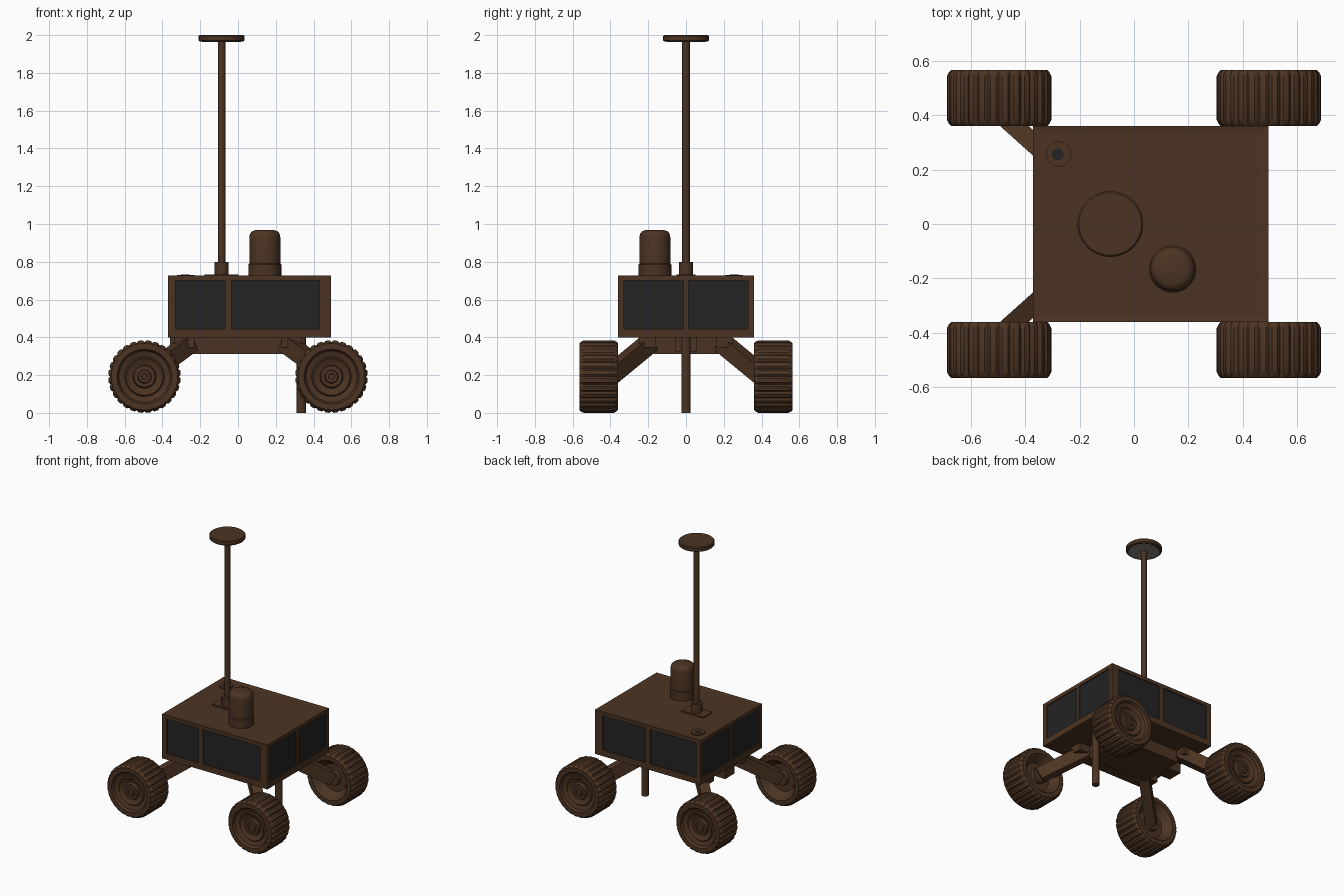
import bpy, bmesh, math
from mathutils import Vector, Matrix

if "Cube" in bpy.data.objects:
    bpy.data.objects.remove(bpy.data.objects["Cube"])


def material(name, rgb):
    m = bpy.data.materials.new(name)
    m.diffuse_color = (*rgb, 1)
    m.use_nodes = True
    m.node_tree.nodes["Principled BSDF"].inputs["Base Color"].default_value = m.diffuse_color
    return m


BROWN = material("brown metal", (0.072, 0.034, 0.016))
BLACK = material("black solar panel", (0.017, 0.017, 0.018))
GREY = material("grey dish", (0.24, 0.22, 0.21))


def finish(name, bm, mat, smooth=False):
    bmesh.ops.recalc_face_normals(bm, faces=bm.faces)
    me = bpy.data.meshes.new(name)
    bm.to_mesh(me)
    bm.free()
    me.materials.append(mat)
    ob = bpy.data.objects.new(name, me)
    bpy.context.collection.objects.link(ob)
    if smooth:
        bpy.ops.object.select_all(action='DESELECT')
        ob.select_set(True)
        bpy.context.view_layer.objects.active = ob
        bpy.ops.object.shade_smooth_by_angle(angle=math.radians(35))
    return ob


def box(name, x, y, z, mat=BROWN, inset=None):
    """Box from (min, max) ranges, optionally with a recessed top."""
    bm = bmesh.new()
    bmesh.ops.create_cube(bm, size=1)
    for v in bm.verts:
        v.co = Vector([(a + b) / 2 + c * (b - a) for (a, b), c in zip((x, y, z), v.co)])
    if inset:
        top = max(bm.faces, key=lambda f: f.calc_center_median().z)
        bmesh.ops.inset_region(bm, faces=[top], thickness=inset[0])
        bmesh.ops.translate(bm, verts=top.verts, vec=(0, 0, -inset[1]))
    return finish(name, bm, mat)


def lathe(name, profile, loc, n=32, mat=BROWN, teeth=0, matrix=None):
    """Spin (radius, height) points about z; teeth > 0 notches points at r > 0.18."""
    bm = bmesh.new()
    rings = []
    for r, h in profile:
        if r == 0:
            rings.append([bm.verts.new((0, 0, h))])
            continue
        ring = []
        for i in range(n):
            rr = r - 0.009 if teeth and r > 0.18 and i % 4 == 0 else r
            a = 2 * math.pi * i / n
            ring.append(bm.verts.new((rr * math.cos(a), rr * math.sin(a), h)))
        rings.append(ring)
    for a, b in zip(rings, rings[1:]):
        for i in range(n):
            j = (i + 1) % n
            quad = [a[i % len(a)], a[j % len(a)], b[j % len(b)], b[i % len(b)]]
            bm.faces.new(list(dict.fromkeys(quad)))
    if matrix:
        bm.transform(matrix)
    bmesh.ops.translate(bm, verts=bm.verts, vec=loc)
    return finish(name, bm, mat, True)


def cylinder(name, r, z0, z1, x, y, n=24, mat=BROWN):
    return lathe(name, [(0, z0), (r, z0), (r, z1), (0, z1)], (x, y, 0), n, mat)


def beam(name, p0, p1, w, h):
    """Rectangular bar between two points."""
    p0, p1 = Vector(p0), Vector(p1)
    d = (p1 - p0).normalized()
    side = d.cross(Vector((0, 0, 1))).normalized()
    up = side.cross(d)
    bm = bmesh.new()
    bmesh.ops.create_cube(bm, size=1)
    for v in bm.verts:
        c = v.co.copy()
        v.co = (p0 + p1) / 2 + d * c.x * (p1 - p0).length + side * c.y * w + up * c.z * h
    return finish(name, bm, BROWN)


# Body: dark solar panel core held in a brown frame
X0, X1, Y = -0.37, 0.493, 0.36
box("solar_panels", (X0 + .008, X1 - .008), (-Y + .008, Y - .008), (0.42, 0.71), BLACK)
box("body_top", (X0, X1), (-Y, Y), (0.70, 0.727), inset=(0.036, 0.004))
box("body_base", (X0, X1), (-Y, Y), (0.40, 0.445))
for s, side in ((-1, "front"), (1, "back")):
    ys = sorted((s * 0.328, s * Y))
    box(side + "_left_corner_post", (X0, -0.332), ys, (0.44, 0.705))
    box(side + "_right_corner_post", (0.432, X1), ys, (0.44, 0.705))
    xd = -0.052 if s < 0 else 0.06
    box(side + "_panel_divider", (xd - .018, xd + .018), sorted((s * 0.34, s * Y)), (0.44, 0.705))
box("left_panel_divider", (X0, X0 + .02), (-0.014, 0.014), (0.44, 0.705))
box("right_panel_divider", (X1 - .02, X1), (-0.014, 0.014), (0.44, 0.705))

# Underside
box("belly_box", (-0.24, 0.25), (-0.17, 0.17), (0.312, 0.41))
box("rear_sensor_box", (-0.36, -0.24), (-0.055, 0.055), (0.325, 0.41))
box("front_sensor_box", (0.24, 0.31), (-0.055, 0.055), (0.325, 0.41))
cylinder("drill_post", 0.025, 0, 0.41, 0.335, 0, 16)

# Mast with round antenna dish
MX = -0.087
box("mast_base_plate", (MX - .09, MX + .09), (-0.05, 0.05), (0.715, 0.733))
cylinder("mast_collar", 0.038, 0.72, 0.80, MX, 0)
cylinder("mast", 0.02, 0.78, 1.97, MX, 0, 16)
lathe("antenna_dish", [(0, 1.966), (0.115, 1.966), (0.121, 1.972), (0.121, 1.994),
                       (0.115, 2.0), (0, 2.0)], (MX, 0, 0), 40)
cylinder("antenna_dish_underside", 0.104, 1.963, 1.967, MX, 0, 40, GREY)

# Rounded canister and small round cap on the deck
lathe("deck_canister", [(0, 0.715), (0.087, 0.715), (0.087, 0.785), (0.082, 0.79), (0.082, 0.93),
                        (0.078, 0.949), (0.068, 0.961), (0.052, 0.967), (0, 0.968)],
      (0.142, -0.165, 0), 36)
cylinder("deck_cap", 0.047, 0.715, 0.731, -0.277, 0.256)
cylinder("deck_cap_lens", 0.022, 0.73, 0.733, -0.28, 0.256, 16, BLACK)

# Wheels, arms and brackets: profile runs from the inner hub out to the outer hub
tyre = [(0, 0.035), (0.05, 0.035), (0.055, 0.06), (0.10, 0.06), (0.135, 0.01), (0.145, 0),
        (0.176, 0), (0.185, 0.008), (0.192, 0.022), (0.192, 0.183), (0.185, 0.197),
        (0.176, 0.205), (0.145, 0.205), (0.135, 0.188), (0.105, 0.178), (0.098, 0.186),
        (0.088, 0.178), (0.062, 0.172), (0.056, 0.19), (0.036, 0.19), (0.032, 0.2),
        (0.016, 0.2), (0.014, 0.194), (0, 0.194)]
for sx, end in ((-1, "left"), (1, "right")):
    for sy, side in ((-1, "front"), (1, "back")):
        tag = side + "_" + end
        rot = Matrix.Rotation(-sy * math.pi / 2, 4, 'X')
        lathe(tag + "_wheel", tyre, (sx * 0.495, sy * 0.36, 0.192), 112, BROWN, 28, rot)
        beam(tag + "_arm", (sx * 0.49, sy * 0.405, 0.195), (sx * 0.25, sy * 0.19, 0.372), 0.07, 0.09)
        box(tag + "_arm_bracket", sorted((sx * 0.23, sx * 0.34)),
            sorted((sy * 0.16, sy * 0.25)), (0.345, 0.405))
